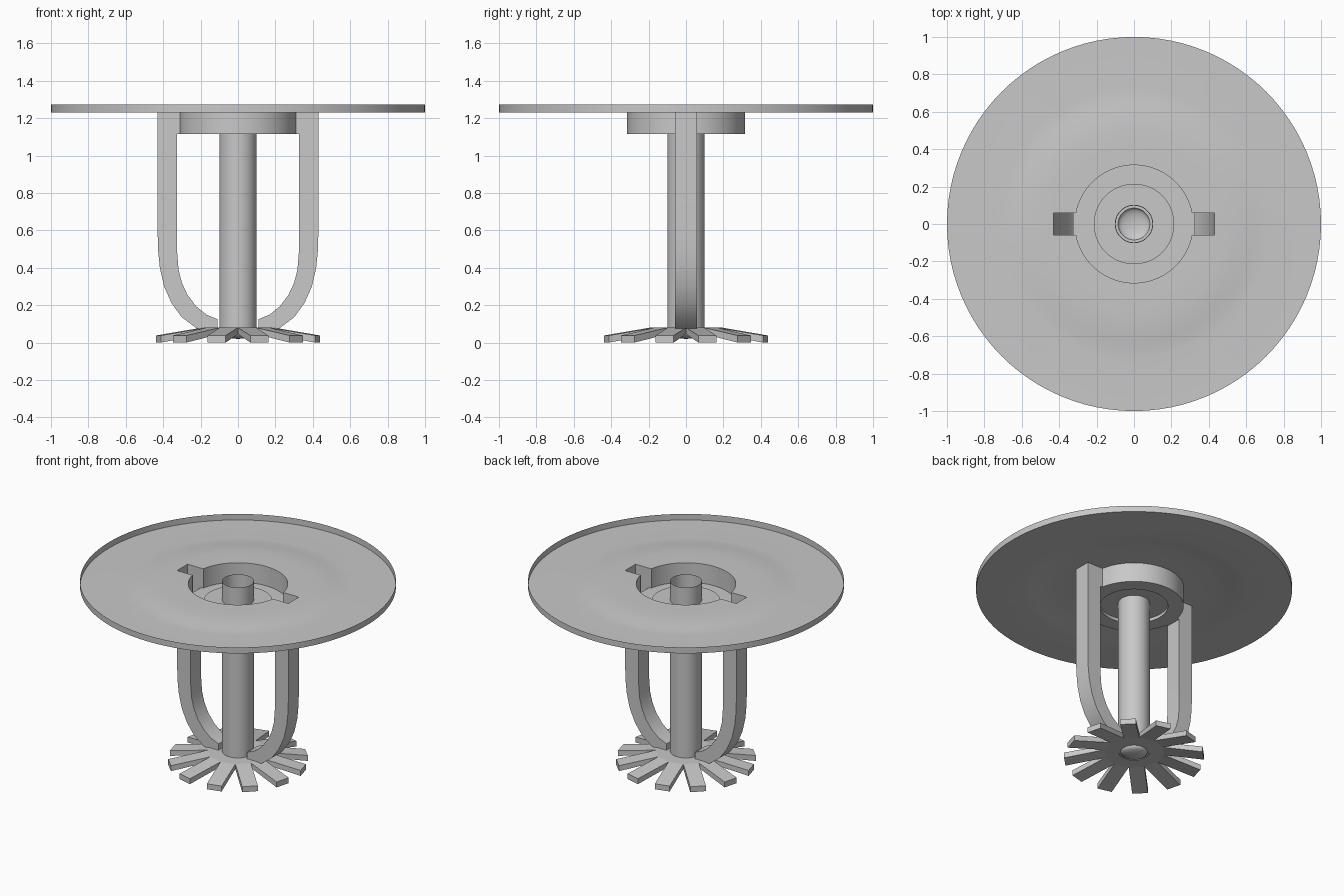
import bpy, bmesh
from math import sin, cos, pi, radians

cube = bpy.data.objects.get("Cube")
if cube:
    bpy.data.objects.remove(cube, do_unlink=True)

GREY = (0.58, 0.58, 0.58, 1)
metal = bpy.data.materials.new("grey metal")
metal.use_nodes = True
metal.diffuse_color = GREY
metal.node_tree.nodes["Principled BSDF"].inputs["Base Color"].default_value = GREY


def finish(bm, name, angle=30):
    """Turn a bmesh into a shaded, coloured object."""
    bmesh.ops.remove_doubles(bm, verts=bm.verts, dist=0.0005)
    bmesh.ops.recalc_face_normals(bm, faces=bm.faces)
    mesh = bpy.data.meshes.new(name)
    bm.to_mesh(mesh)
    bm.free()
    mesh.materials.append(metal)
    obj = bpy.data.objects.new(name, mesh)
    bpy.context.collection.objects.link(obj)
    bpy.ops.object.select_all(action='DESELECT')
    obj.select_set(True)
    bpy.context.view_layer.objects.active = obj
    bpy.ops.object.shade_smooth_by_angle(angle=radians(angle))
    return obj


def lathe(profile, steps=96):
    """Spin an (r, z) profile about the z axis."""
    bm = bmesh.new()
    verts = [bm.verts.new((r, 0, z)) for r, z in profile]
    edges = [bm.edges.new(pair) for pair in zip(verts, verts[1:])]
    bmesh.ops.spin(bm, geom=verts + edges, cent=(0, 0, 0), axis=(0, 0, 1),
                   angle=2 * pi, steps=steps, use_merge=True)
    return bm


HALF = 0.058     # half width of an arm
ARM_X = 0.43     # outer face of an arm
LIP = 1.25       # height of the raised plate centre
BASE = 1.115     # underside of the collar

# Thin ceiling plate with an upturned rim and a shallow raised middle
bm = lathe([(1, 1.272), (1, 1.23), (0.72, 1.23), (0.68, 1.232), (0.63, 1.238),
            (0.57, 1.245), (0.5, 1.249), (0.42, LIP), (0.315, LIP)])


def cut_slots(bm, reach, low):
    """Remove a slot for each arm above a given height."""
    for axis, limit in ((1, HALF), (0, reach)):
        for side in (-1, 1):
            point, normal = [0, 0, 0], [0, 0, 0]
            point[axis], normal[axis] = side * limit, 1
            bmesh.ops.bisect_plane(bm, geom=bm.verts[:] + bm.edges[:] + bm.faces[:],
                                   plane_co=point, plane_no=normal)
    doomed = []
    for f in bm.faces:
        c = f.calc_center_median()
        if abs(c.y) < HALF and abs(c.x) < reach and c.z > low:
            doomed.append(f)
    bmesh.ops.delete(bm, geom=doomed, context='FACES')


cut_slots(bm, ARM_X, BASE)
finish(bm, "ceiling_plate")

# Collar cup with a raised inner step around the pipe
bm = lathe([(0.315, LIP), (0.315, BASE), (0.215, BASE), (0.215, 1.137), (0.1, 1.137)])
cut_slots(bm, ARM_X, 1.15)
finish(bm, "collar")

# Central pipe, open at the top, with a rounded bowl at the bottom
bowl = [(0.085 * cos(a * pi / 12), 0.05 - 0.03 * sin(a * pi / 12)) for a in range(7)]
bm = lathe([(0.1, 1.27), (0.1, 0.05)] + bowl, 64)
finish(bm, "pipe")

# Hollow curved arms: outer and inner points are paired down the arm
outer = [(ARM_X, LIP), (ARM_X, BASE), (ARM_X, BASE - 0.01), (ARM_X, 0.62), (0.428, 0.5),
         (0.418, 0.4), (0.395, 0.3), (0.355, 0.21), (0.3, 0.135), (0.22, 0.075), (0.11, 0.075)]
inner = [(0.309, LIP), (0.309, BASE), (0.325, BASE), (0.325, 0.62), (0.325, 0.48),
         (0.318, 0.39), (0.3, 0.32), (0.27, 0.255), (0.225, 0.195), (0.17, 0.15), (0.11, 0.125)]
for side, name in ((1, "left_arm"), (-1, "right_arm")):
    bm = bmesh.new()

    def rail(points, y):
        return [bm.verts.new((side * x, y, z)) for x, z in points]

    of, ob = rail(outer, -HALF), rail(outer, HALF)
    nf, nb = rail(inner, -HALF), rail(inner, HALF)
    for i in range(len(outer) - 1):
        strips = [(of, ob), (of, nf), (ob, nb)]
        if i > 0:                       # the top opens into the collar
            strips.append((nf, nb))
        for a, b in strips:
            bm.faces.new((a[i], a[i + 1], b[i + 1], b[i]))
    bm.faces.new((of[-1], ob[-1], nb[-1], nf[-1]))
    finish(bm, name)

# Deflector: a flat hub with twelve drooping blades
COUNT, THICK = 12, 0.034
HUB, HOLE, TIP, BLADE = 0.193, 0.098, 0.44, 0.05
bm = bmesh.new()
for k in range(COUNT):
    mid = (k + 0.5) * 2 * pi / COUNT
    step = pi / COUNT

    def polar(r, a, z=0.08):
        return bm.verts.new((r * cos(a), r * sin(a), z))

    corners = [polar(HUB, mid - step), polar(HUB, mid + step)]
    hole = [polar(HOLE, mid + step * t) for t in (1, 0.5, 0, -0.5, -1)]
    bm.faces.new(corners + hole)
    tips = [bm.verts.new((TIP * cos(mid) - s * BLADE * sin(mid),
                          TIP * sin(mid) + s * BLADE * cos(mid), 0.038)) for s in (1, -1)]
    bm.faces.new((corners[1], corners[0], tips[1], tips[0]))
bmesh.ops.remove_doubles(bm, verts=bm.verts, dist=0.0005)
under = bmesh.ops.extrude_face_region(bm, geom=bm.faces[:], use_keep_orig=True)
bmesh.ops.translate(bm, vec=(0, 0, -THICK),
                    verts=[g for g in under["geom"] if isinstance(g, bmesh.types.BMVert)])
low = min(v.co.z for v in bm.verts)
for v in bm.verts:                      # blade tips rest on the ground
    if v.co.z < low + 0.001:
        v.co.z = 0
finish(bm, "deflector", 5)
